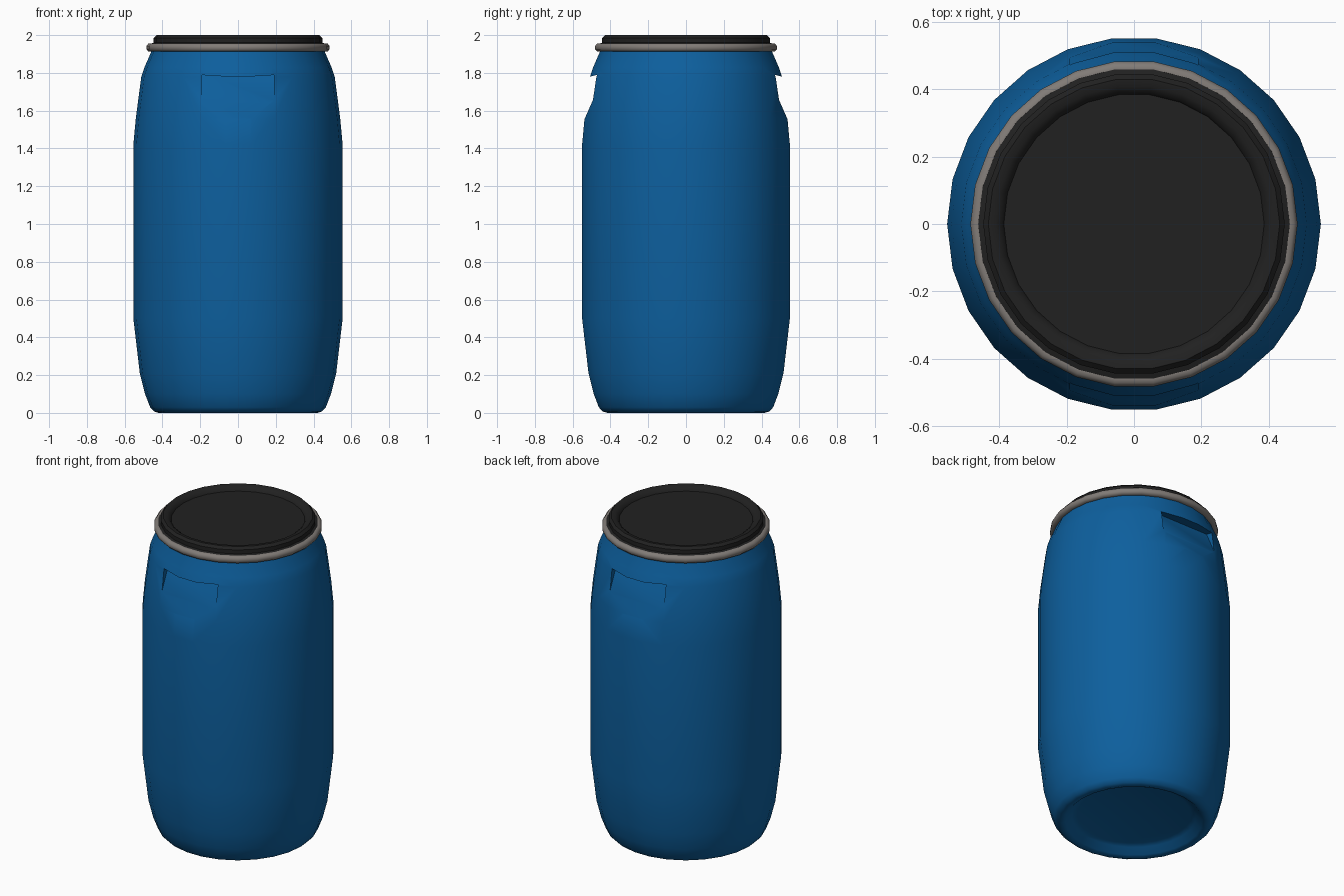
import bpy, bmesh, math

if "Cube" in bpy.data.objects:
    bpy.data.objects.remove(bpy.data.objects["Cube"])

SIDES = 26


def material(name, rgb):
    m = bpy.data.materials.new(name)
    m.diffuse_color = (*rgb, 1)
    m.use_nodes = True
    m.node_tree.nodes["Principled BSDF"].inputs["Base Color"].default_value = m.diffuse_color
    return m


BLUE = material("blue plastic", (0.004, 0.115, 0.34))
BLACK = material("black plastic", (0.015, 0.015, 0.015))
GREY = material("grey metal", (0.22, 0.20, 0.185))


def add_object(name, bm, mat):
    bmesh.ops.recalc_face_normals(bm, faces=bm.faces)
    me = bpy.data.meshes.new(name)
    bm.to_mesh(me)
    bm.free()
    me.materials.append(mat)
    ob = bpy.data.objects.new(name, me)
    bpy.context.collection.objects.link(ob)
    return ob


def activate(ob):
    bpy.ops.object.select_all(action='DESELECT')
    ob.select_set(True)
    bpy.context.view_layer.objects.active = ob


def lathe(name, profile, mat, closed=False):
    """Revolve (radius, z) points; open profiles get flat end caps."""
    bm = bmesh.new()
    rings = [[bm.verts.new((r * math.cos(2 * math.pi * i / SIDES),
                            r * math.sin(2 * math.pi * i / SIDES), z))
              for i in range(SIDES)] for r, z in profile]
    pairs = list(zip(rings, rings[1:]))
    if closed:
        pairs.append((rings[-1], rings[0]))
    for a, b in pairs:
        for i in range(SIDES):
            j = (i + 1) % SIDES
            bm.faces.new((a[i], a[j], b[j], b[i]))
    if not closed:
        bm.faces.new(rings[0])
        bm.faces.new(rings[-1])
    return add_object(name, bm, mat)


def smooth(ob, degrees):
    activate(ob)
    bpy.ops.object.shade_smooth_by_angle(angle=math.radians(degrees))


# Barrel body with a recessed base
body = lathe("barrel_body", [
    (0.33, 0.05), (0.36, 0.04), (0.395, 0.008), (0.42, 0.0), (0.445, 0.008),
    (0.465, 0.03), (0.492, 0.10), (0.52, 0.21), (0.554, 0.50), (0.554, 1.42),
    (0.541, 1.56), (0.512, 1.78), (0.495, 1.83), (0.46, 1.91), (0.45, 1.95)], BLUE)

# Hand grip pockets, front and back: sloping floor under an overhanging ledge
section = [(0.425, 1.80), (0.50, 1.64), (0.535, 1.56), (0.575, 1.50),
           (0.70, 1.50), (0.70, 1.775), (0.51, 1.78)]
for side, label in ((-1, "front"), (1, "back")):
    bm = bmesh.new()
    left, right = ([bm.verts.new((x, side * y, z)) for y, z in section]
                   for x in (-0.19, 0.19))
    bm.faces.new(left)
    bm.faces.new(right)
    for i in range(len(section)):
        j = (i + 1) % len(section)
        bm.faces.new((left[i], left[j], right[j], right[i]))
    cutter = add_object(label + "_grip_cutter", bm, BLUE)
    cutter.hide_render = True
    mod = body.modifiers.new(label + "_grip", 'BOOLEAN')
    mod.operation = 'DIFFERENCE'
    mod.solver = 'EXACT'
    mod.object = cutter
    activate(body)
    bpy.ops.object.modifier_apply(modifier=mod.name)
    bpy.data.objects.remove(cutter)
smooth(body, 45)

# Lid with raised rim and sunken centre
lid = lathe("lid", [
    (0.455, 1.912), (0.468, 1.92), (0.468, 1.953), (0.447, 1.96), (0.447, 1.985),
    (0.432, 2.0), (0.41, 1.998), (0.392, 1.985), (0.386, 1.972)], BLACK)
smooth(lid, 40)

# Metal clamping ring
ring = lathe("clamp_ring", [
    (0.458, 1.913), (0.474, 1.913), (0.485, 1.925), (0.485, 1.942),
    (0.474, 1.956), (0.462, 1.956)], GREY, closed=True)
smooth(ring, 60)
